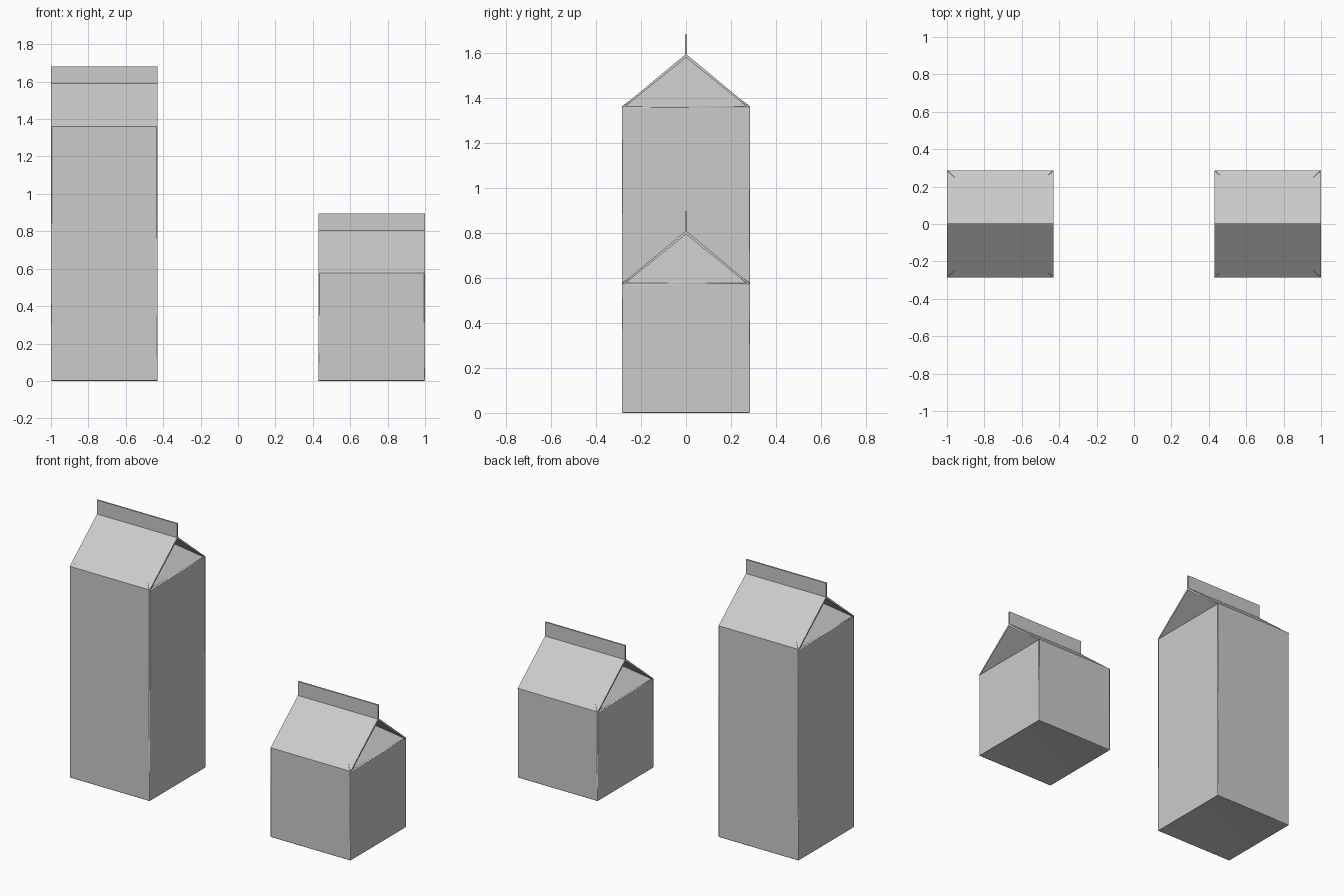
import bpy, bmesh

if "Cube" in bpy.data.objects:
    bpy.data.objects.remove(bpy.data.objects["Cube"])

H = 0.285      # half width of a carton
FIN = 0.005    # half thickness of the sealed top fin


def make_object(name, verts, faces, x, bevel):
    mesh = bpy.data.meshes.new(name)
    bm = bmesh.new()
    vs = [bm.verts.new(v) for v in verts]
    for f in faces:
        bm.faces.new([vs[i] for i in f])
    bmesh.ops.recalc_face_normals(bm, faces=bm.faces)
    bm.to_mesh(mesh)
    bm.free()
    ob = bpy.data.objects.new(name, mesh)
    ob.location.x = x
    bpy.context.collection.objects.link(ob)
    if bevel:
        mod = ob.modifiers.new("soft_folds", 'BEVEL')
        mod.width = bevel
        mod.segments = 2
        mod.limit_method = 'ANGLE'
        mod.harden_normals = True
        bpy.context.view_layer.objects.active = ob
        ob.select_set(True)
        bpy.ops.object.shade_smooth_by_angle()
        ob.select_set(False)
    return ob


def carton(name, x, body_h):
    ridge, top = body_h + 0.232, body_h + 0.322
    corners = [(-H, -H), (H, -H), (H, H), (-H, H)]

    # Walls, shallow folded-in bottom, and end gussets tucked under the roof
    verts = [(a, b, 0) for a, b in corners]
    verts += [(a, b, body_h) for a, b in corners]
    verts += [(-H + 0.1, 0, 0.025), (H - 0.1, 0, 0.025), (0, 0, ridge - 0.012)]
    faces = [(i, (i + 1) % 4, (i + 1) % 4 + 4, i + 4) for i in range(4)]
    faces += [(0, 8, 9, 1), (2, 9, 8, 3), (1, 9, 2), (3, 8, 0)]
    faces += [(5, 6, 10), (7, 4, 10)]
    make_object(name + "_body", verts, faces, x, 0.005)

    # Folded roof sheet with its upright sealed fin
    half = [(0.274, body_h - 0.001), (H, body_h), (FIN, ridge), (FIN, top)]
    profile = half + [(-y, z) for y, z in reversed(half)] + [(0, ridge - 0.012)]
    n = len(profile)
    verts = [(s * H, y, z) for s in (-1, 1) for y, z in profile]
    faces = [(i, (i + 1) % n, (i + 1) % n + n, i + n) for i in range(n)]
    faces += [tuple(range(n)), tuple(range(n, 2 * n))]
    make_object(name + "_roof", verts, faces, x, 0)


carton("tall_carton", -0.715, 1.358)
carton("short_carton", 0.715, 0.573)
